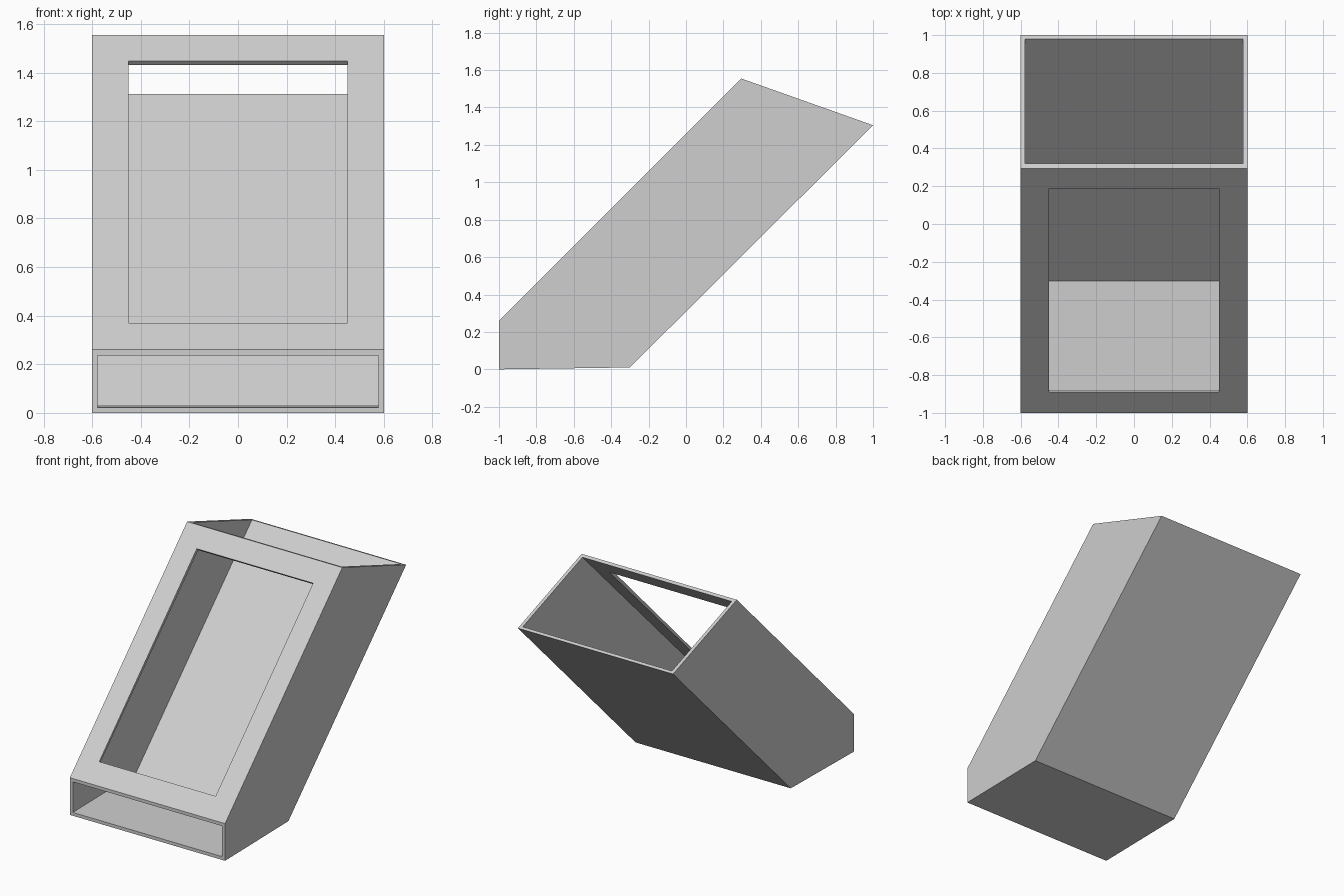
import bpy
import bmesh

# Remove the default cube only
cube = bpy.data.objects.get("Cube")
if cube:
    bpy.data.objects.remove(cube, do_unlink=True)

grey = bpy.data.materials.new("light_grey")
grey.use_nodes = True
colour = (0.62, 0.62, 0.62, 1.0)
grey.diffuse_color = colour
grey.node_tree.nodes["Principled BSDF"].inputs["Base Color"].default_value = colour


def prism(name, profile, half_width):
    """Extrude a side profile of (y, z) points across x."""
    bm = bmesh.new()
    face = bm.faces.new([bm.verts.new((-half_width, y, z)) for y, z in profile])
    ext = bmesh.ops.extrude_face_region(bm, geom=[face])
    moved = [v for v in ext["geom"] if isinstance(v, bmesh.types.BMVert)]
    bmesh.ops.translate(bm, verts=moved, vec=(2 * half_width, 0, 0))
    bmesh.ops.recalc_face_normals(bm, faces=bm.faces)
    mesh = bpy.data.meshes.new(name)
    bm.to_mesh(mesh)
    bm.free()
    mesh.materials.append(grey)
    obj = bpy.data.objects.new(name, mesh)
    bpy.context.collection.objects.link(obj)
    return obj


def cut(target, cutter):
    """Subtract the cutter, then discard it."""
    cutter.hide_render = True
    mod = target.modifiers.new("cut", "BOOLEAN")
    mod.operation = "DIFFERENCE"
    mod.solver = "EXACT"
    mod.object = cutter
    bpy.context.view_layer.objects.active = target
    bpy.ops.object.modifier_apply(modifier=mod.name)
    bpy.data.objects.remove(cutter, do_unlink=True)


# Leaning outer case
case = prism("leaning_case",
             [(-1, 0), (-0.3, 0.01), (1, 1.305), (0.295, 1.555), (-1, 0.26)], 0.6)

# Hollow channel, open at the top and at the low front slot
cavity = prism("cavity_cutter",
               [(-1.1, 0.023), (-1, 0.023), (-0.302, 0.033), (0.979, 1.313),
                (1.009, 1.403), (0.349, 1.636), (0.319, 1.546),
                (-1, 0.237), (-1.1, 0.237)], 0.577)
cut(case, cavity)

# Window through the sloping front wall, cut square to the slope
low, high, depth = (-0.89, 0.37), (0.187, 1.447), 0.05
window = prism("window_cutter",
               [(low[0] - depth, low[1] + depth), (low[0] + depth, low[1] - depth),
                (high[0] + depth, high[1] - depth), (high[0] - depth, high[1] + depth)],
               0.45)
cut(case, window)
